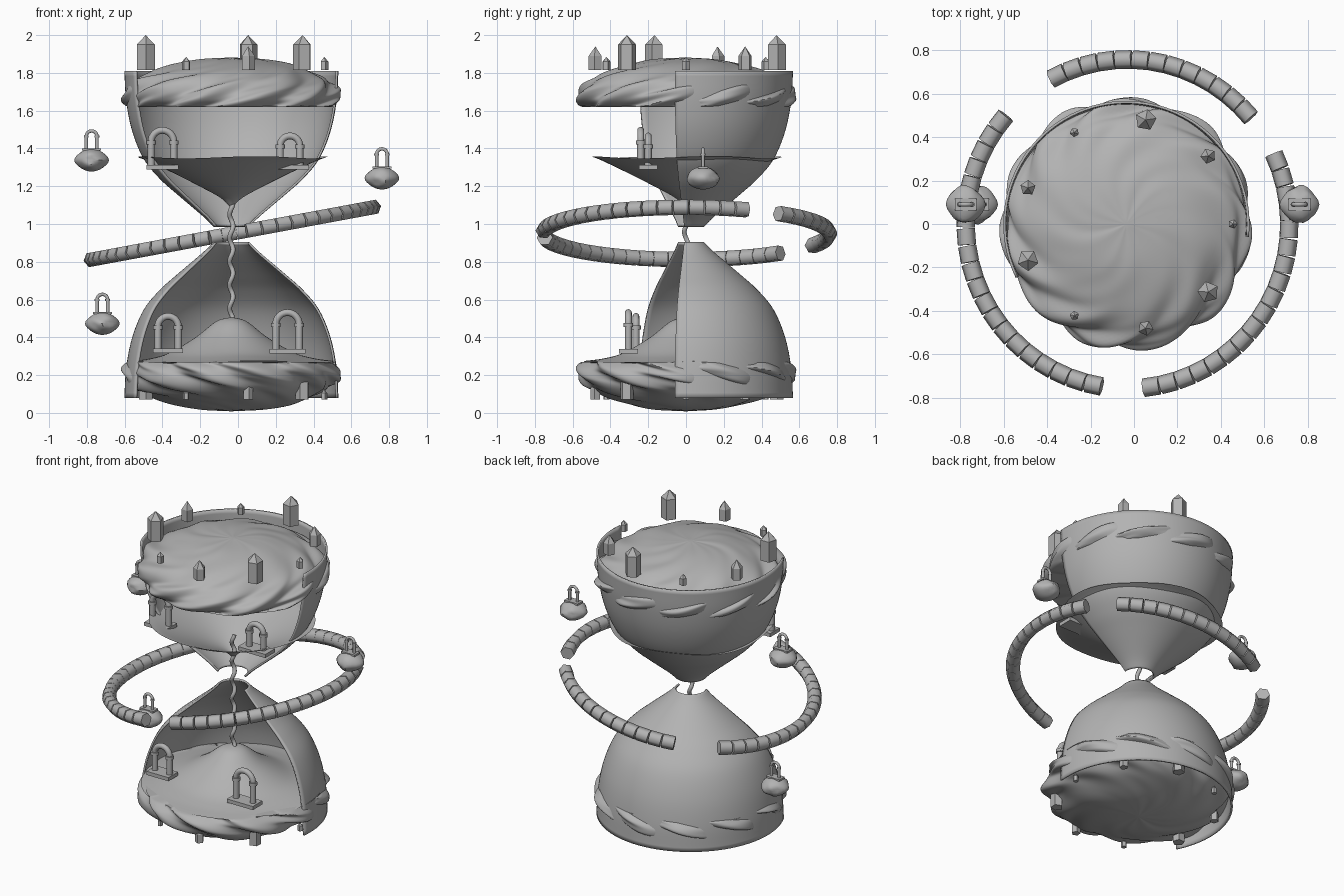
import bpy, bmesh, math
from mathutils import Vector, Matrix, noise
from math import sin, cos, radians, pi, tau

if "Cube" in bpy.data.objects:
    bpy.data.objects.remove(bpy.data.objects["Cube"])

CX = -0.035          # hourglass axis
MID = 0.945          # height of the neck
mat = bpy.data.materials.new("stone_grey")
mat.diffuse_color = (0.45, 0.45, 0.45, 1)
mat.use_nodes = True
mat.node_tree.nodes["Principled BSDF"].inputs["Base Color"].default_value = mat.diffuse_color


def finish(name, bm, smooth=35):
    bmesh.ops.remove_doubles(bm, verts=bm.verts, dist=1e-5)
    bmesh.ops.recalc_face_normals(bm, faces=bm.faces)
    me = bpy.data.meshes.new(name)
    bm.to_mesh(me)
    bm.free()
    ob = bpy.data.objects.new(name, me)
    bpy.context.collection.objects.link(ob)
    me.materials.append(mat)
    if smooth:
        bpy.ops.object.select_all(action='DESELECT')
        ob.select_set(True)
        bpy.context.view_layer.objects.active = ob
        bpy.ops.object.shade_smooth_by_angle(angle=radians(smooth))
    return ob


def spline(pts, n=6):
    """Smooth a profile with Catmull-Rom interpolation."""
    p = [Vector(q) for q in pts]
    p = [2 * p[0] - p[1]] + p + [2 * p[-1] - p[-2]]
    out = []
    for a, b, c, d in zip(p, p[1:], p[2:], p[3:]):
        for i in range(n):
            t = i / n
            out.append(0.5 * (2 * b + (c - a) * t + (2 * a - 5 * b + 4 * c - d) * t * t
                              + (3 * b - a - 3 * c + d) * t ** 3))
    return out + [p[-2]]


def lathe(profile, segs, shape=None, start=0.0, span=tau):
    """Turn (r, z) points around the axis; shape may displace each point."""
    bm = bmesh.new()
    rows = []
    for i in range(segs + 1):
        a = start + span * i / segs
        row = []
        for r, z in profile:
            rr, zz = shape(r, z, a) if shape else (r, z)
            row.append(bm.verts.new((CX + rr * cos(a), rr * sin(a), zz)))
        rows.append(row)
    for r0, r1 in zip(rows, rows[1:]):
        for j in range(len(profile) - 1):
            bm.faces.new((r0[j], r1[j], r1[j + 1], r0[j + 1]))
    bmesh.ops.dissolve_degenerate(bm, dist=1e-5, edges=bm.edges)
    return bm


def flip(bm, z_from, z_to):
    for v in bm.verts:
        v.co.z = z_to - (v.co.z - z_from)


# Glass bulbs, open at the front
bulb = spline([(0.567, 1.81), (0.557, 1.65), (0.525, 1.49), (0.465, 1.345), (0.38, 1.24), (0.285, 1.155),
               (0.15, 1.04), (0.095, 0.985)])
for name, mirrored in (("upper_glass", False), ("lower_glass", True)):
    bm = lathe(bulb, 72, start=radians(-6), span=radians(212))
    if mirrored:
        flip(bm, MID, MID)
    ob = finish(name, bm)
    mod = ob.modifiers.new("thickness", 'SOLIDIFY')
    mod.thickness = 0.012
    mod.offset = -1


# Rock islands with swirling ridges that poke through the glass
def rock(r, z, a):
    t = (z - 1.62) / 0.26
    if t <= 0.001:
        return r + 0.01 * sin(11 * a) * (r > 0.5), z
    ph = 11 * a - 42 * (z - 1.62) - 0.8
    sw = a - 2.5 * t
    n = noise.noise(Vector((2.5 * cos(sw), 2.5 * sin(sw), 3 * t)))
    rim = min(1, r / 0.55) ** 4
    ridge = sin(ph + 1.2 * n)
    return (r + rim * (0.019 * ridge + 0.016 * n),
            z + min(1, t * 3) * min(1, r / 0.3) * (0.006 * ridge * rim + 0.012 * n))


dome = [Vector((0, 1.62)), Vector((0.3, 1.62))] + spline(
    [(0.54, 1.62), (0.567, 1.66), (0.552, 1.71), (0.495, 1.765), (0.38, 1.82), (0.2, 1.867), (0, 1.882)], 7)
finish("upper_island", lathe(dome, 180, rock), 50)
bm = lathe(dome, 180, rock)
flip(bm, 1.62, 0.27)
finish("lower_island", bm, 50)


# Sand funnel and sand mound
def ripple(r, z, a):
    k = (r / 0.51) ** 3
    return r + 0.010 * k * sin(5 * a + 1), z + 0.006 * k * sin(4 * a + 0.5)


funnel = spline([(0.5, 1.353), (0.44, 1.33), (0.3, 1.265), (0.17, 1.20), (0.06, 1.14), (0, 1.085)])
finish("upper_sand", lathe(funnel, 72, ripple), 60)
mound = spline([(0, 0.507), (0.08, 0.485), (0.19, 0.40), (0.33, 0.318), (0.44, 0.285), (0.545, 0.268)])
finish("lower_sand", lathe(mound, 72, ripple), 60)


def tube(bm, path, rad, sides=10):
    """Capped round tube along a list of points."""
    rings = []
    for i, p in enumerate(path):
        d = path[min(i + 1, len(path) - 1)] - path[max(i - 1, 0)]
        u = d.cross(Vector((0, 1, 0))).normalized()
        w = d.cross(u).normalized()
        rings.append([bm.verts.new(p + rad * (u * cos(tau * k / sides) + w * sin(tau * k / sides)))
                      for k in range(sides)])
    for a, b in zip(rings, rings[1:]):
        for k in range(sides):
            bm.faces.new((a[k], a[(k + 1) % sides], b[(k + 1) % sides], b[k]))
    bm.faces.new(rings[0])
    bm.faces.new(rings[-1])


# Falling sand stream
bm = bmesh.new()
tube(bm, [Vector((CX + 0.009 * cos(i * 0.42), 0.009 * sin(i * 0.42), 0.49 + 0.75 * i / 90))
          for i in range(91)], 0.0125)
finish("sand_stream", bm, 60)


# Arched gateways: slab, two posts with capitals, half-ring
def gateway(bm, x, y, z0, top, half, rad, slab_w, slab_d, slab_h):
    m = Matrix.Translation((x, y, z0 + slab_h / 2)) @ Matrix.Diagonal((slab_w, slab_d, slab_h, 1))
    bmesh.ops.create_cube(bm, size=1, matrix=m)
    spring = top - rad - half
    for s in (-1, 1):
        px = x + s * half
        tube(bm, [Vector((px, y, z0 + slab_h / 2)), Vector((px, y, spring))], rad, 12)
        tube(bm, [Vector((px, y, spring - rad * 0.8)), Vector((px, y, spring + rad * 0.3))], rad * 1.35, 12)
    tube(bm, [Vector((x + half * cos(pi * i / 16), y, spring + half * sin(pi * i / 16)))
              for i in range(17)], rad * 0.95, 12)


for name, x, y, z0, top, half, w in (
        ("upper_left_gate", -0.40, -0.24, 1.288, 1.515, 0.060, 0.17),
        ("upper_right_gate", 0.275, -0.20, 1.288, 1.485, 0.052, 0.20),
        ("lower_left_gate", -0.37, -0.265, 0.318, 0.53, 0.054, 0.16),
        ("lower_right_gate", 0.262, -0.305, 0.315, 0.55, 0.062, 0.19)):
    bm = bmesh.new()
    gateway(bm, x, y, z0, top, half, 0.019, w, 0.1, 0.024)
    finish(name, bm)

# Floating islets, each with a little gate
for name, x, z in (("islet_upper_left", -0.775, 1.28), ("islet_right", 0.762, 1.185),
                   ("islet_lower_left", -0.718, 0.415)):
    bm = bmesh.new()
    bmesh.ops.create_uvsphere(bm, u_segments=24, v_segments=16, radius=1)
    for v in bm.verts:
        c = v.co
        k = 1 + 0.2 * noise.noise(c * 1.7 + Vector((x, 0, z)))
        tip = 0.86 + 0.16 * abs(c.x) ** 6
        v.co = Vector((x + 0.09 * c.x * tip, 0.09 + 0.088 * c.y * k * 0.95, z + 0.058 + 0.06 * c.z))
    gateway(bm, x, 0.09, z + 0.108, z + 0.222, 0.028, 0.0095, 0.1, 0.055, 0.012)
    finish(name, bm)


def prism(bm, rad, n, z0, z1, m, tip=None):
    """Prism with its first corner on local +x, flat-topped or pointed."""
    lo, hi = ([bm.verts.new(m @ Vector((rad * cos(tau * j / n), rad * sin(tau * j / n), z)))
               for j in range(n)] for z in (z0, z1))
    bm.faces.new(lo)
    apex = bm.verts.new(m @ Vector((0, 0, tip))) if tip else None
    for j in range(n):
        q = (j + 1) % n
        bm.faces.new((lo[j], lo[q], hi[q], hi[j]))
        if tip:
            bm.faces.new((hi[j], hi[q], apex))
    if not tip:
        bm.faces.new(hi)


# Tilted broken ring of short six-sided blocks
tilt = Matrix.Translation((-0.03, 0, 0.95)) @ Matrix.Rotation(radians(-10.5), 4, 'Y')
for name, a0, a1, n in (("ring_back", 40, 118.5, 13), ("ring_left", 138.5, 261, 20), ("ring_right", 275.5, 385.5, 18)):
    bm = bmesh.new()
    for i in range(n):
        a = radians(a0 + (a1 - a0) * (i + 0.5) / n)
        m = tilt @ Matrix.Rotation(a, 4, 'Z') @ Matrix.Translation((0.757, 0, 0)) @ Matrix.Rotation(pi / 2, 4, 'X')
        prism(bm, 0.043, 6, -0.0375, 0.0375, m)
    finish(name, bm, 65)

# Five-sided crystals around both islands: (radius, shaft height, full height)
SIZES = ((0.022, 0.045, 0.07), (0.036, 0.075, 0.125), (0.05, 0.135, 0.185))
for name, base, k in (("upper_crystals", 1.815, 1.0), ("lower_crystals", 0.072, 0.75)):
    bm = bmesh.new()
    for i in range(9):
        a = radians(40 * i)
        rad, shaft, full = (s * k for s in SIZES[i % 3])
        m = Matrix.Translation((CX + 0.004 + 0.487 * cos(a), 0.487 * sin(a), base)) @ Matrix.Rotation(a, 4, 'Z')
        prism(bm, rad, 5, 0, shaft, m, full)
    finish(name, bm, 0)
